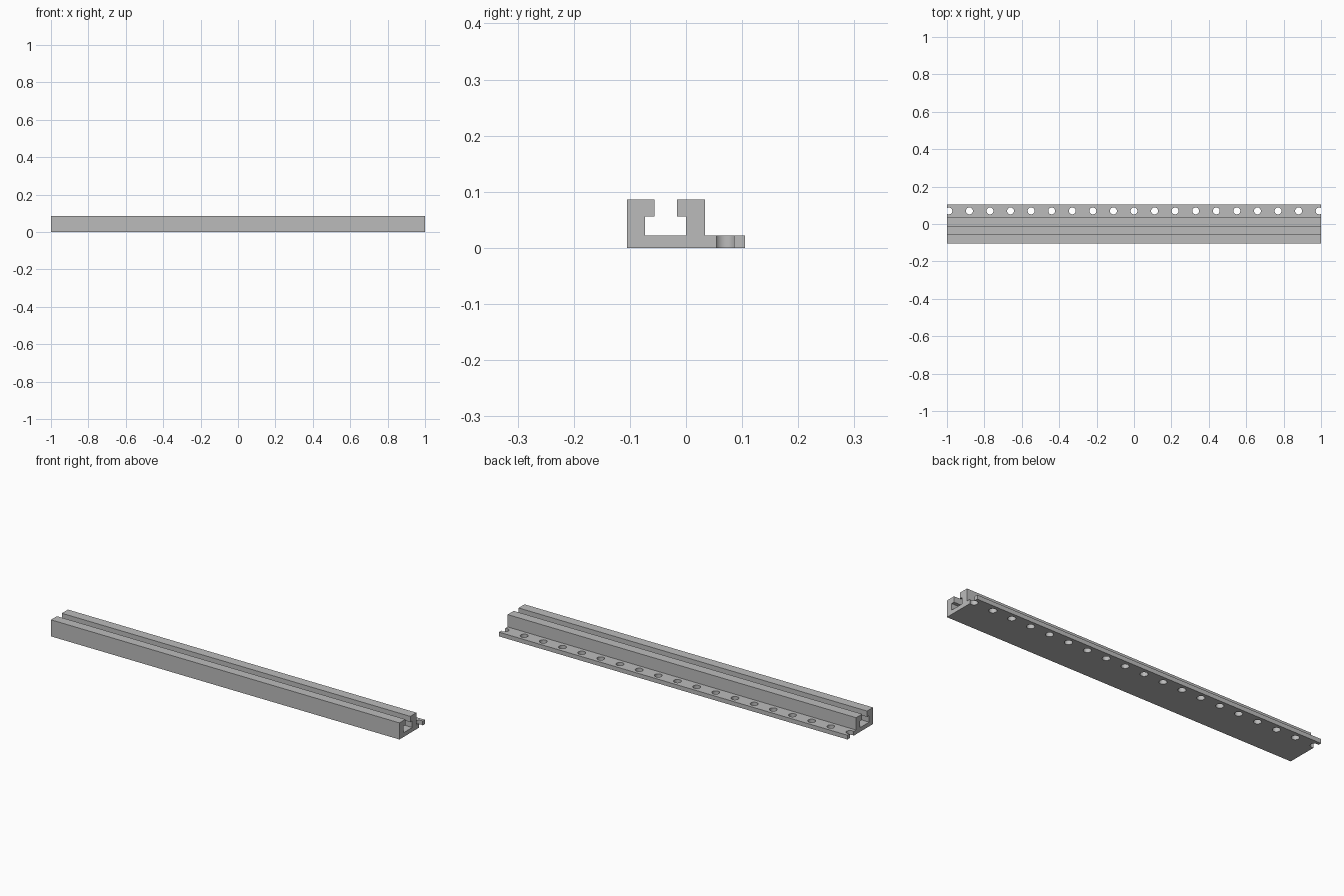
import bpy, bmesh, math
from mathutils import Matrix

if "Cube" in bpy.data.objects:
    bpy.data.objects.remove(bpy.data.objects["Cube"], do_unlink=True)

grey = bpy.data.materials.new("metal_grey")
grey.use_nodes = True
colour = (0.5, 0.5, 0.5, 1)
grey.diffuse_color = colour
grey.node_tree.nodes["Principled BSDF"].inputs["Base Color"].default_value = colour


def make_object(name, bm):
    bmesh.ops.recalc_face_normals(bm, faces=bm.faces)
    mesh = bpy.data.meshes.new(name)
    bm.to_mesh(mesh)
    bm.free()
    mesh.materials.append(grey)
    obj = bpy.data.objects.new(name, mesh)
    bpy.context.collection.objects.link(obj)
    return obj


# Slotted rail with a mounting flange, extruded along x
profile = [(-0.105, 0), (0.105, 0), (0.105, 0.022), (0.034, 0.022),
           (0.034, 0.086), (-0.016, 0.086), (-0.016, 0.056), (0, 0.056),
           (0, 0.022), (-0.073, 0.022), (-0.073, 0.056), (-0.056, 0.056),
           (-0.056, 0.086), (-0.105, 0.086)]
bm = bmesh.new()
end = bm.faces.new([bm.verts.new((-1, y, z)) for y, z in profile])
extruded = bmesh.ops.extrude_face_region(bm, geom=[end], use_keep_orig=True)["geom"]
bmesh.ops.translate(bm, vec=(2, 0, 0),
                    verts=[v for v in extruded if isinstance(v, bmesh.types.BMVert)])
rail = make_object("slotted_rail", bm)

# Row of flange holes; the end ones break through the rail ends
bm = bmesh.new()
for i in range(-9, 10):
    bmesh.ops.create_cone(bm, cap_ends=True, segments=32, radius1=0.0185,
                          radius2=0.0185, depth=0.08,
                          matrix=Matrix.Translation((i * 0.11, 0.07, 0.011)))
cutter = make_object("hole_cutter", bm)
cutter.hide_render = True

cut = rail.modifiers.new("flange_holes", "BOOLEAN")
cut.operation = "DIFFERENCE"
cut.solver = "EXACT"
cut.object = cutter
bpy.ops.object.select_all(action="DESELECT")
bpy.context.view_layer.objects.active = rail
rail.select_set(True)
bpy.ops.object.modifier_apply(modifier=cut.name)
bpy.data.objects.remove(cutter, do_unlink=True)
bpy.ops.object.shade_smooth_by_angle(angle=math.radians(30))
